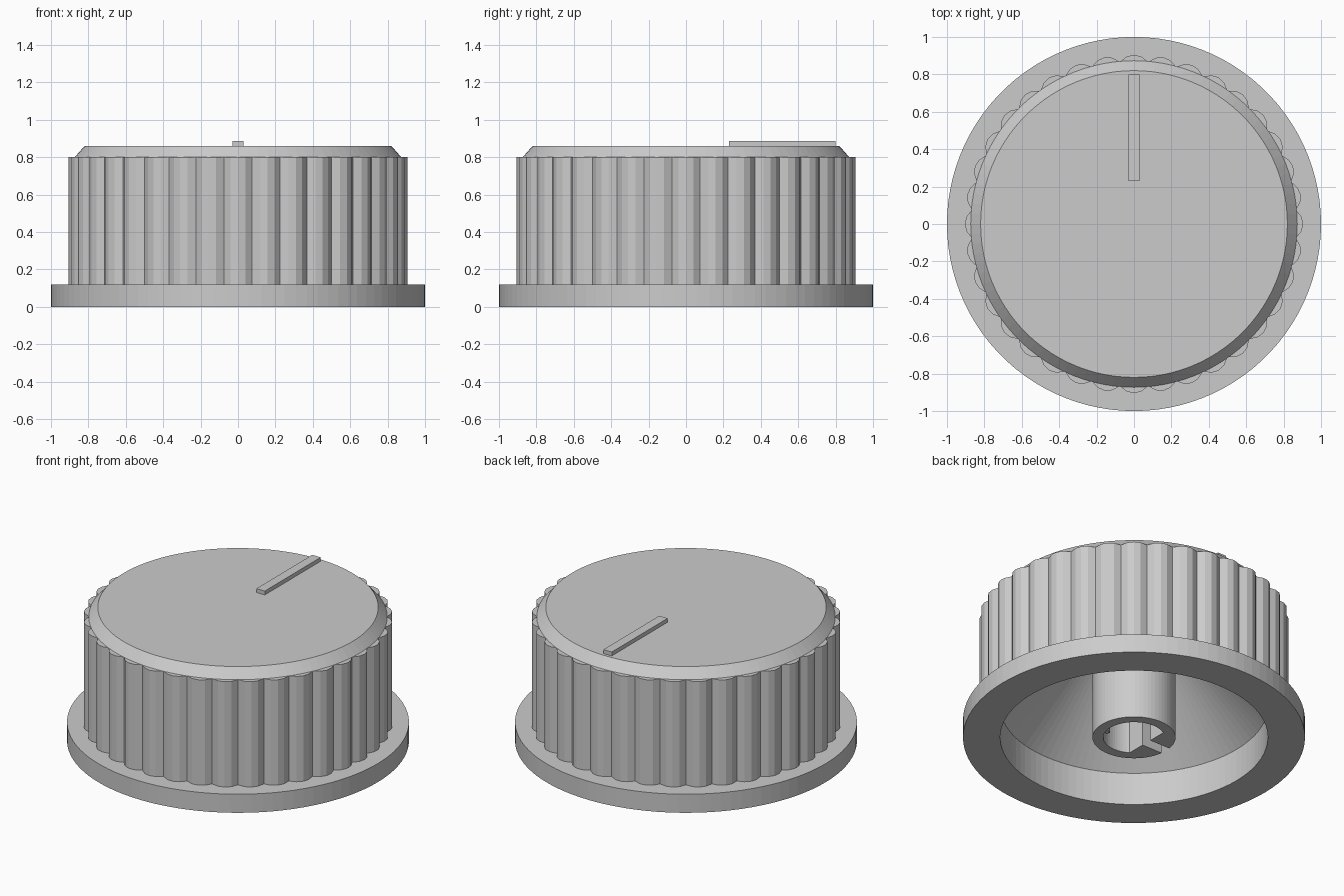
import bpy, bmesh
from math import sin, cos, pi, asin, acos, radians

cube = bpy.data.objects.get("Cube")
if cube:
    bpy.data.objects.remove(cube, do_unlink=True)

grey = bpy.data.materials.new("plain grey")
grey.use_nodes = True
COLOUR = (0.6, 0.6, 0.6, 1)
grey.diffuse_color = COLOUR
grey.node_tree.nodes["Principled BSDF"].inputs["Base Color"].default_value = COLOUR


def finish(bm, name):
    bmesh.ops.remove_doubles(bm, verts=bm.verts, dist=1e-5)
    bmesh.ops.recalc_face_normals(bm, faces=bm.faces)
    mesh = bpy.data.meshes.new(name)
    bm.to_mesh(mesh)
    bm.free()
    mesh.materials.append(grey)
    obj = bpy.data.objects.new(name, mesh)
    bpy.context.collection.objects.link(obj)
    return obj


def lathe(name, profile, steps=100):
    bm = bmesh.new()
    verts = [bm.verts.new((r, 0, z)) for r, z in profile]
    edges = [bm.edges.new(pair) for pair in zip(verts, verts[1:])]
    bmesh.ops.spin(bm, geom=verts + edges, cent=(0, 0, 0), axis=(0, 0, 1),
                   angle=2 * pi, steps=steps, use_duplicate=False)
    return finish(bm, name)


def prism(name, outline, z0, z1):
    bm = bmesh.new()
    face = bm.faces.new([bm.verts.new((x, y, z0)) for x, y in outline])
    top = bmesh.ops.extrude_face_region(bm, geom=[face], use_keep_orig=True)["geom"]
    bmesh.ops.translate(bm, vec=(0, 0, z1 - z0),
                        verts=[v for v in top if isinstance(v, bmesh.types.BMVert)])
    return finish(bm, name)


def polar(r, a):
    return r * cos(a), r * sin(a)


def arc(r, a0, a1, n):
    return [polar(r, a0 + (a1 - a0) * i / n) for i in range(n + 1)]


# Hollow housing: chamfered cap, core, base flange and conical cavity
lathe("housing", [(0, 0.86), (0.82, 0.86), (0.873, 0.8), (0.86, 0.8), (0.86, 0.12),
                  (1, 0.12), (1, 0), (0.783, 0), (0.783, 0.21), (0.243, 0.75), (0, 0.75)])

# Grip sleeve with rounded flutes
FLUTES, FACETS = 36, 4
bm = bmesh.new()
rows = []
for i in range(FLUTES * FACETS):
    t = 2 * (i % FACETS) / FACETS - 1
    a = 2 * pi * (i / FACETS - 0.5) / FLUTES
    x, y = polar(0.905 - 0.035 * t * t, a)
    rows.append([bm.verts.new(p) for p in
                 ((x, y, 0.12), (x, y, 0.8), (*polar(0.85, a), 0.8), (*polar(0.85, a), 0.12))])
for p, q in zip(rows, rows[1:] + rows[:1]):
    for k in range(4):
        n = (k + 1) % 4
        bm.faces.new((p[k], q[k], q[n], p[n]))
finish(bm, "fluted_grip")

# Shaft socket: tube with a flat-sided bore and a slit through the flat
OUTER, BORE, FLAT, SLIT = 0.243, 0.18, -0.095, 0.035
a_out = pi - asin(SLIT / OUTER)
a_in = acos(FLAT / BORE)
prism("shaft_socket", arc(OUTER, -a_out, a_out, 60) + [(FLAT, SLIT)]
      + arc(BORE, a_in, -a_in, 40) + [(FLAT, -SLIT)], 0, 0.77)

# Grip ribs inside the bore
for i, deg in enumerate((-60, 0, 60)):
    c, s = cos(radians(deg)), sin(radians(deg))
    corners = [(0.155, -0.015), (0.19, -0.015), (0.19, 0.015), (0.155, 0.015)]
    prism(f"bore_rib_{i + 1}", [(u * c - v * s, u * s + v * c) for u, v in corners], 0.07, 0.76)

# Raised pointer bar on the cap
prism("pointer", [(-0.03, 0.23), (0.03, 0.23), (0.03, 0.8), (-0.03, 0.8)], 0.85, 0.885)
